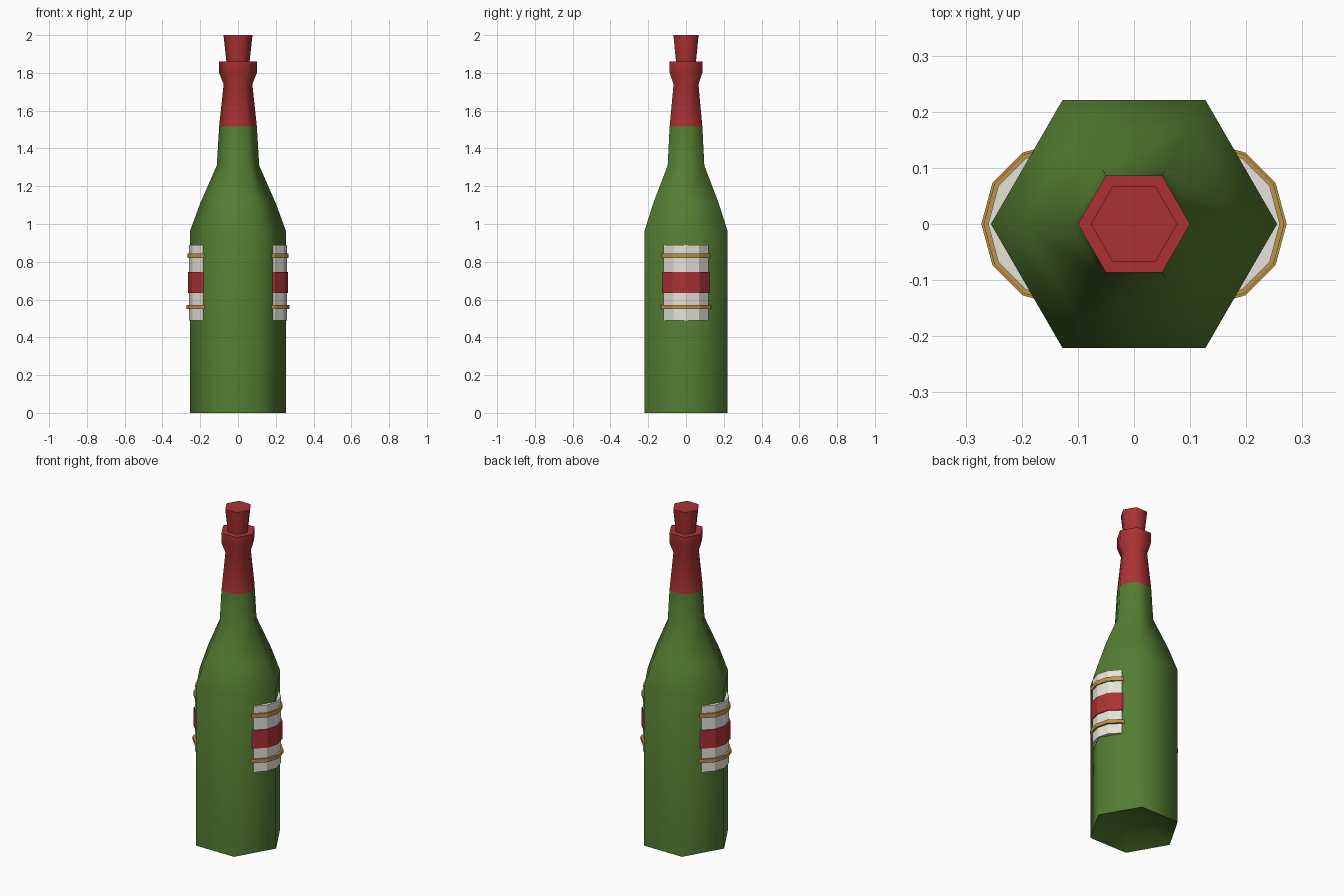
import bpy
import bmesh
from math import cos, sin, radians, tau

cube = bpy.data.objects.get("Cube")
if cube:
    bpy.data.objects.remove(cube, do_unlink=True)


def material(name, rgb):
    mat = bpy.data.materials.new(name)
    mat.use_nodes = True
    mat.diffuse_color = (*rgb, 1)
    mat.node_tree.nodes["Principled BSDF"].inputs["Base Color"].default_value = (*rgb, 1)
    return mat


GREEN = material("green glass", (0.089, 0.205, 0.031))
RED = material("red foil", (0.41, 0.032, 0.034))
WHITE = material("label paper", (0.79, 0.76, 0.70))
GOLD = material("gold band", (0.515, 0.292, 0.065))


def lathe(name, profile, sides, mats, smooth_angle, centre_x=0.0, red_above=None):
    """Stack rings given as (radius, height) and cap both ends."""
    bm = bmesh.new()
    rings = []
    for r, z in profile:
        rings.append([bm.verts.new((centre_x + r * cos(tau * i / sides),
                                    r * sin(tau * i / sides), z)) for i in range(sides)])
    for low, high in zip(rings, rings[1:]):
        for i in range(sides):
            j = (i + 1) % sides
            bm.faces.new((low[i], low[j], high[j], high[i]))
    bm.faces.new(rings[0][::-1])
    bm.faces.new(rings[-1])
    bm.normal_update()
    if red_above is not None:
        for f in bm.faces:
            f.material_index = int(f.calc_center_median().z > red_above)
    mesh = bpy.data.meshes.new(name)
    bm.to_mesh(mesh)
    bm.free()
    for mat in mats:
        mesh.materials.append(mat)
    mesh.shade_smooth()
    mesh.set_sharp_from_angle(angle=radians(smooth_angle))
    obj = bpy.data.objects.new(name, mesh)
    bpy.context.collection.objects.link(obj)
    return obj


# Bottle: hollowed base, straight body, shoulder, neck and foil-covered collar
bottle_profile = [(0.13, 0.05), (0.255, 0), (0.255, 0.96), (0.2, 1.11), (0.112, 1.31),
                  (0.1, 1.515), (0.076, 1.74), (0.1, 1.8), (0.1, 1.86)]
lathe("bottle", bottle_profile, 6, [GREEN, RED], 65, red_above=1.515)

# Tapered stopper, wider at the top
lathe("stopper", [(0.06, 1.85), (0.077, 2.0)], 6, [RED], 65)

# Curved label and its bands, bulging from both sides of the body
label_parts = [
    ("label", 0.135, 0.49, 0.89, WHITE),
    ("label_stripe", 0.141, 0.635, 0.745, RED),
    ("upper_gold_band", 0.143, 0.82, 0.845, GOLD),
    ("lower_gold_band", 0.147, 0.55, 0.572, GOLD),
]
for side, sign in (("left", 1), ("right", -1)):
    for part, radius, bottom, top, mat in label_parts:
        lathe(f"{side}_{part}", [(radius, bottom), (radius, top)], 12, [mat], 20,
              centre_x=0.125 * sign)
